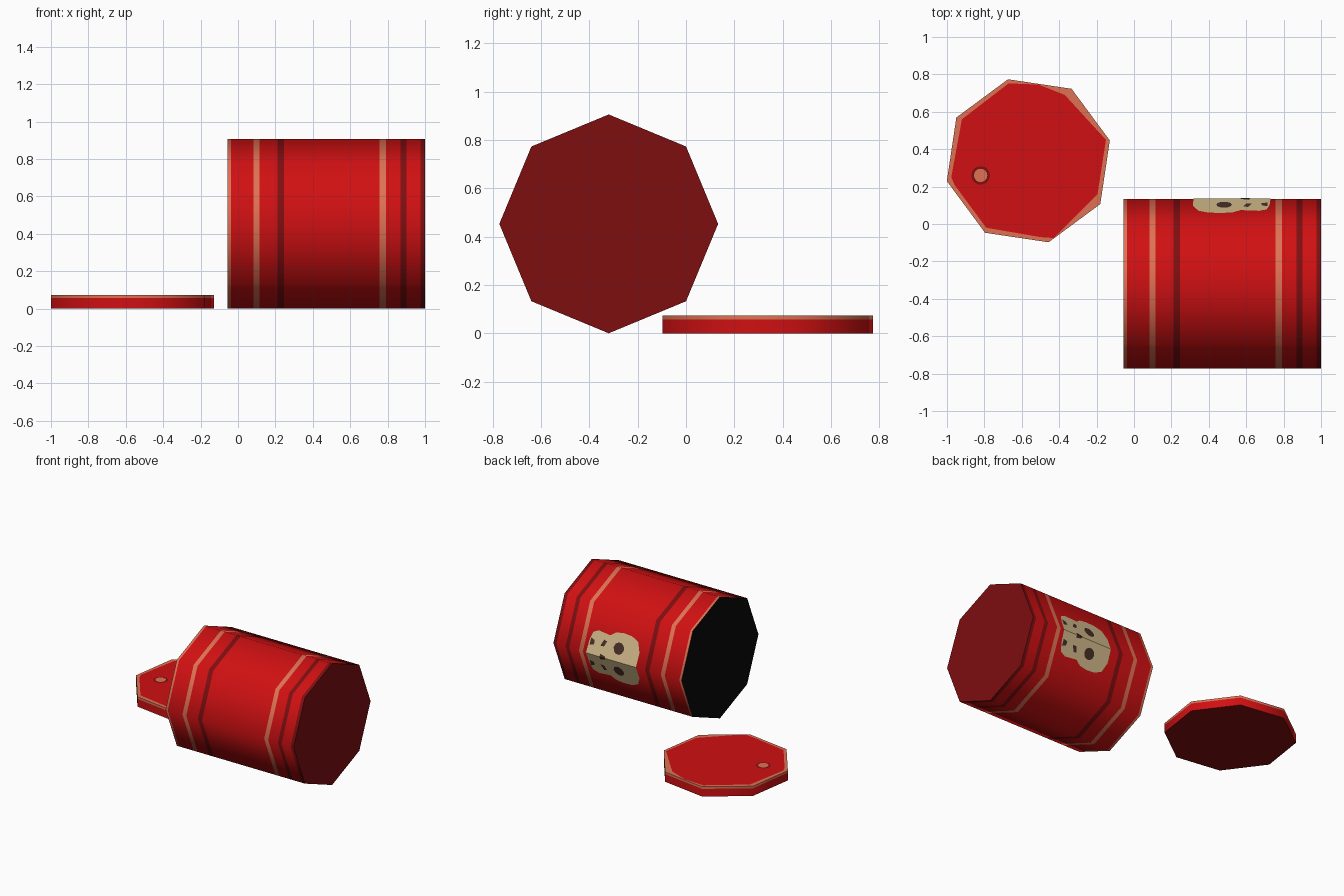
import bpy, math

if "Cube" in bpy.data.objects:
    bpy.data.objects.remove(bpy.data.objects["Cube"])


def srgb(r, g, b):
    lin = lambda c: c / 12.92 if c <= 0.04045 else ((c + 0.055) / 1.055) ** 2.4
    return (lin(r / 255), lin(g / 255), lin(b / 255), 1)


def material(name, rgb):
    m = bpy.data.materials.new(name)
    m.diffuse_color = srgb(*rgb)
    m.use_nodes = True
    m.node_tree.nodes["Principled BSDF"].inputs["Base Color"].default_value = m.diffuse_color
    return m


RED = material("red", (208, 16, 18))
DARK = material("dark_red", (126, 14, 16))
TAN = material("copper_tan", (222, 114, 84))
BLACK = material("black", (9, 9, 9))
BONE = material("bone", (212, 188, 140))
BROWN = material("dark_brown", (72, 48, 40))


def make(name, verts, faces, mats, index):
    me = bpy.data.meshes.new(name)
    me.from_pydata(verts, [], faces)
    for m in mats:
        me.materials.append(m)
    for p, i in zip(me.polygons, index):
        p.material_index = i
    ob = bpy.data.objects.new(name, me)
    bpy.context.collection.objects.link(ob)
    bpy.ops.object.select_all(action='DESELECT')
    bpy.context.view_layer.objects.active = ob
    ob.select_set(True)
    bpy.ops.object.shade_smooth_by_angle(angle=math.radians(60))
    return ob


def prism(name, rings, mats, bands, start, end):
    """Eight-sided prism through rings; one material index per band and end."""
    verts = [v for r in rings for v in r]
    faces, index = [], []
    for k, band in enumerate(bands):
        for i in range(8):
            j = (i + 1) % 8
            faces.append((k * 8 + i, k * 8 + j, k * 8 + 8 + j, k * 8 + 8 + i))
            index.append(band)
    n = len(bands) * 8
    faces += [tuple(reversed(range(8))), tuple(range(n, n + 8))]
    return make(name, verts, faces, mats, index + [start, end])


# Barrel lying along x, striped by splitting it into bands
R, CY, CZ = 0.453, -0.32, 0.453
stops = [-0.056, -0.038, 0.083, 0.115, 0.21, 0.245, 0.757, 0.79, 0.87, 0.90, 0.975, 1.0]
rings = [[(x, CY + R * math.cos(i * math.pi / 4), CZ + R * math.sin(i * math.pi / 4))
          for i in range(8)] for x in stops]
prism("barrel", rings, [RED, DARK, TAN, BLACK],
      [2, 0, 2, 0, 1, 0, 2, 0, 1, 0, 1], 3, 1)

# Lid lying flat on the ground
LX, LY, LR = -0.565, 0.338, 0.449
rings = [[(LX + LR * math.cos(math.radians(14 + 45 * i)),
           LY + LR * math.sin(math.radians(14 + 45 * i)), z)
          for i in range(8)] for z in (0, 0.057, 0.073)]
prism("lid", rings, [RED, DARK, TAN], [0, 2], 1, 2)


def flat_plate(name, pts, z, mat):
    make(name, [(x, y, z) for x, y in pts], [tuple(range(len(pts)))], [mat], [0])


def disc(cx, cy, r, n=14):
    return [(cx + r * math.cos(2 * math.pi * i / n),
             cy + r * math.sin(2 * math.pi * i / n)) for i in range(n)]


# Red panel inside the worn rim, and the bung
panel = [(-0.92, 0.56), (-0.977, 0.25), (-0.96, 0.21), (-0.79, -0.02), (-0.50, -0.07),
         (-0.43, -0.075), (-0.195, 0.16), (-0.15, 0.45), (-0.37, 0.69),
         (-0.51, 0.745), (-0.67, 0.752)]
flat_plate("lid_panel", panel, 0.0745, RED)
flat_plate("bung_ring", disc(-0.82, 0.26, 0.05), 0.0755, DARK)
flat_plate("bung", disc(-0.82, 0.26, 0.036), 0.0765, TAN)


def wrap(x, v, lift):
    """Place a point on the barrel, v measured around from its rear edge."""
    r = R + lift
    t = abs(v) / (2 * R * math.sin(math.pi / 8))
    c = math.cos(math.pi / 4)
    return (x, CY + r * (1 - t * (1 - c)), CZ + math.copysign(r * t * c, v))


def decal(name, half, lift, mat):
    """Mirrored plate pair; points with v = 0 lie on the barrel's rear edge."""
    n = len(half)
    verts = [wrap(x, s * v, lift) for s in (1, -1) for x, v in half]
    make(name, verts, [tuple(range(n)), tuple(reversed(range(n, 2 * n)))], [mat], [0, 0])


# Skull mark, crown towards the open end
decal("skull_mark", [(0.73, 0), (0.725, 0.09), (0.71, 0.15), (0.67, 0.17), (0.57, 0.16),
                     (0.53, 0.19), (0.47, 0.20), (0.40, 0.195), (0.345, 0.17),
                     (0.315, 0.10), (0.318, 0)], 0.003, BONE)
eye = [(0.482 + 0.042 * math.cos(i * math.pi / 5), 0.09 + 0.042 * math.sin(i * math.pi / 5))
       for i in range(10)]
decal("skull_eyes", eye, 0.005, BROWN)
decal("skull_nose", [(0.62, 0), (0.615, 0.022), (0.575, 0.012), (0.57, 0)], 0.005, BROWN)
decal("skull_cheeks", [(0.63, 0.075), (0.61, 0.12), (0.585, 0.115), (0.60, 0.075)],
      0.005, BROWN)
decal("skull_jaw_gaps", [(0.715, 0.06), (0.715, 0.11), (0.685, 0.10), (0.68, 0.07)],
      0.005, BROWN)
